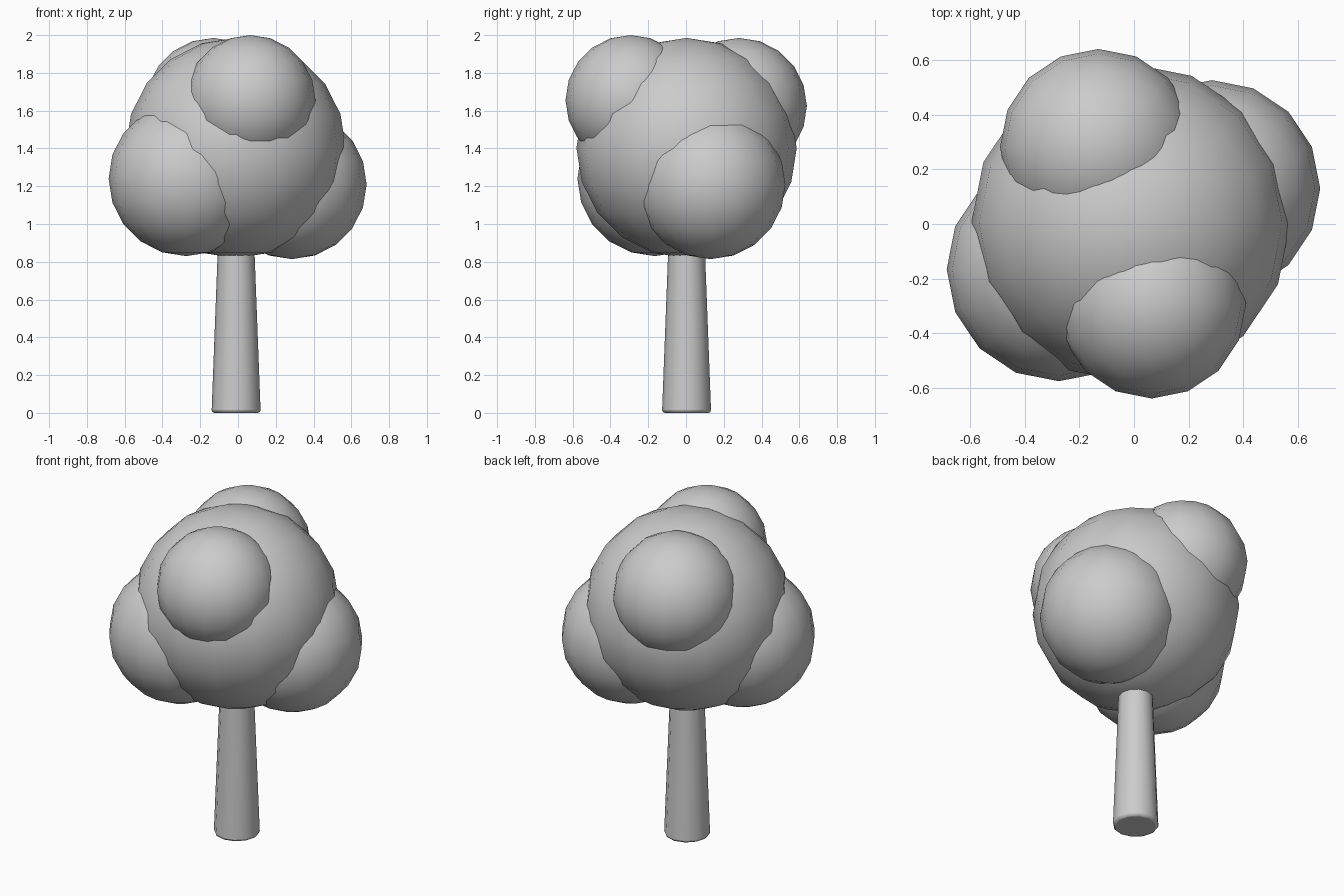
import bpy

if "Cube" in bpy.data.objects:
    bpy.data.objects.remove(bpy.data.objects["Cube"])


def foliage(name, centre, radius):
    # Low-poly sphere with smooth shading
    bpy.ops.mesh.primitive_uv_sphere_add(segments=16, ring_count=10, radius=radius, location=centre)
    obj = bpy.context.object
    obj.name = name
    bpy.ops.object.shade_smooth()
    return obj


# Tapered trunk, running up into the crown, with a softened rim
bpy.ops.mesh.primitive_cone_add(vertices=12, radius1=0.13, radius2=0.09, depth=1.05,
                                location=(-0.01, 0.003, 0.525))
trunk = bpy.context.object
trunk.name = "trunk"
bevel = trunk.modifiers.new("soft_rim", 'BEVEL')
bevel.width = 0.015
bevel.segments = 2
bevel.limit_method = 'ANGLE'
bevel.angle_limit = 1.0
bpy.ops.object.shade_smooth_by_angle()

# Main crown and four overlapping leaf clumps
foliage("crown", (-0.012, 0.003, 1.402), 0.583)
foliage("clump_front_left", (-0.275, -0.165, 1.24), 0.41)
foliage("clump_right", (0.285, 0.13, 1.21), 0.396)
foliage("clump_front_top", (0.065, -0.293, 1.655), 0.345)
foliage("clump_back_top", (-0.13, 0.28, 1.625), 0.36)
